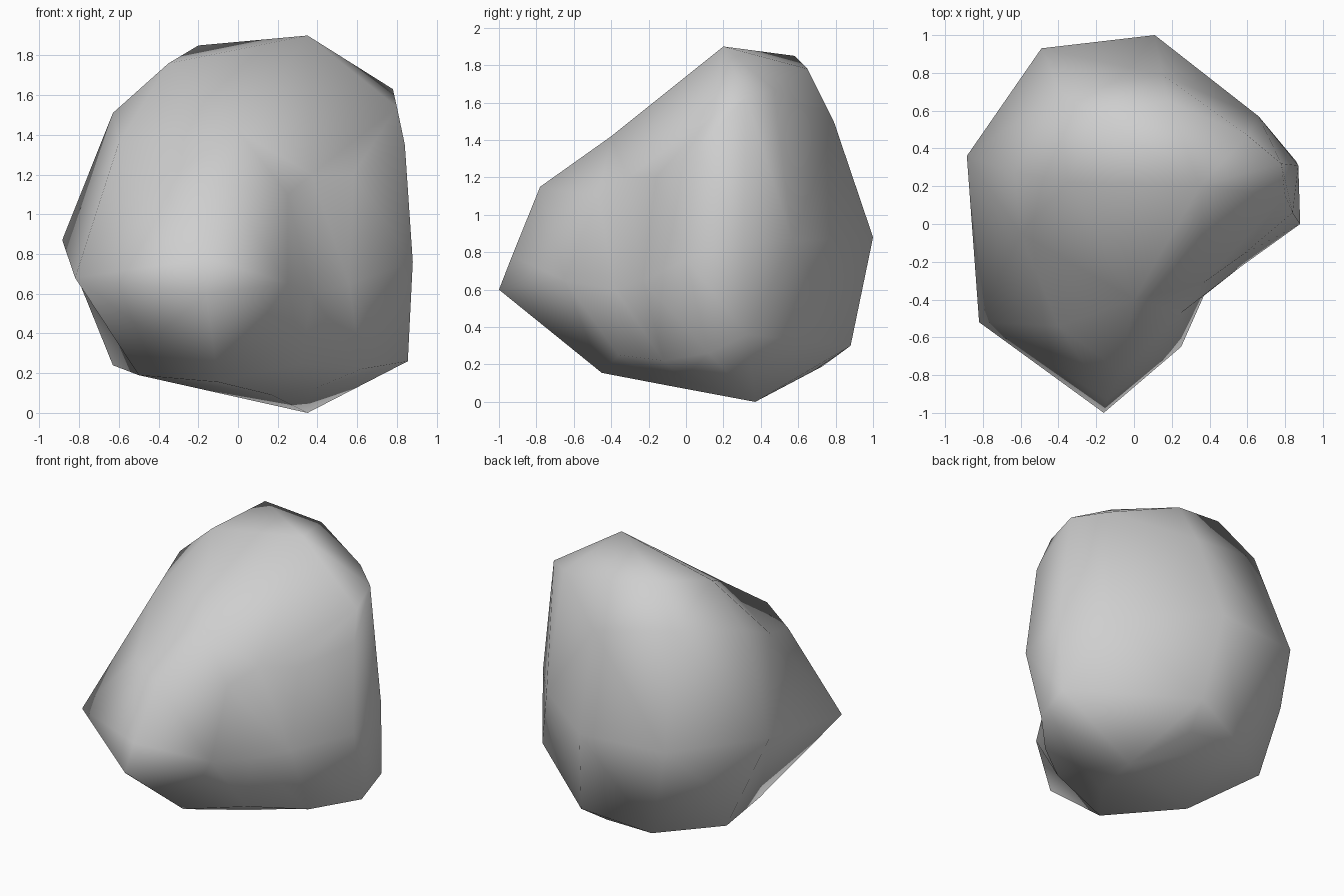
import bpy
import bmesh
from mathutils import Vector

default_cube = bpy.data.objects.get("Cube")
if default_cube:
    bpy.data.objects.remove(default_cube, do_unlink=True)

# Heart of the boulder: every corner is visible from this point
HEART = Vector((0, .05, .85))

# Corners of the boulder, grouped by the zone they shape
crown = [(.35, .2, 1.9), (-.2, .58, 1.85), (-.35, .22, 1.76), (.18, .65, 1.78),
         (.6, .47, 1.67), (.78, .32, 1.63)]
shoulder = [(-.63, .27, 1.51), (-.6, -.05, 1.36), (0, -.4, 1.42), (.84, .06, 1.35),
            (.8, .15, 1.54), (.15, .79, 1.5), (-.39, .7, 1.6)]
nose = [(-.07, -.78, 1.15), (-.4, -.54, 1.15), (-.14, -.93, .78), (-.16, -1, .6),
        (.25, -.65, .65), (.25, -.47, 1.1)]
waist = [(-.82, -.52, .68), (-.885, .36, .87), (-.49, .93, .88), (.11, 1, .88),
         (.66, .57, .86), (.87, .31, .85), (.88, 0, .76), (-.62, .68, .62)]
hollow = [(.37, -.38, .6), (.56, -.23, .65), (.37, -.31, 1.2), (.58, -.16, 1.2),
          (.32, -.36, .25), (.62, -.12, .22)]
foot = [(-.42, -.62, .38), (-.1, -.45, .155), (.17, -.11, .09), (.38, -.02, .12), (.35, .37, 0),
        (.855, .12, .26), (.86, .33, .36), (.18, .88, .3), (.12, .69, .17), (-.25, .73, .19),
        (-.63, .46, .24), (-.5, -.08, .19)]


def make_material(name, colour):
    material = bpy.data.materials.new(name)
    material.use_nodes = True
    material.diffuse_color = colour
    shader = next(n for n in material.node_tree.nodes if n.type == "BSDF_PRINCIPLED")
    shader.inputs["Base Color"].default_value = colour
    shader.inputs["Roughness"].default_value = .9
    return material


def wrap_skin(name, corners, material):
    """Skin the corners around the heart, keeping hollows that a plain hull would fill."""
    bm = bmesh.new()
    place = {}
    for corner in corners:
        offset = Vector(corner) - HEART
        place[bm.verts.new(offset.normalized())] = Vector(corner)
    # The hull of the directions decides which corners are joined
    bmesh.ops.convex_hull(bm, input=list(bm.verts))
    # Push each corner out to its own distance
    for vert, position in place.items():
        if vert.is_valid:
            vert.co = position
    bmesh.ops.recalc_face_normals(bm, faces=list(bm.faces))
    for face in bm.faces:
        face.smooth = True
    mesh = bpy.data.meshes.new(name)
    bm.to_mesh(mesh)
    bm.free()
    mesh.materials.append(material)
    obj = bpy.data.objects.new(name, mesh)
    bpy.context.collection.objects.link(obj)
    return obj


# The boulder
stone = make_material("stone_grey", (.62, .62, .62, 1))
wrap_skin("boulder", crown + shoulder + nose + waist + hollow + foot, stone)
